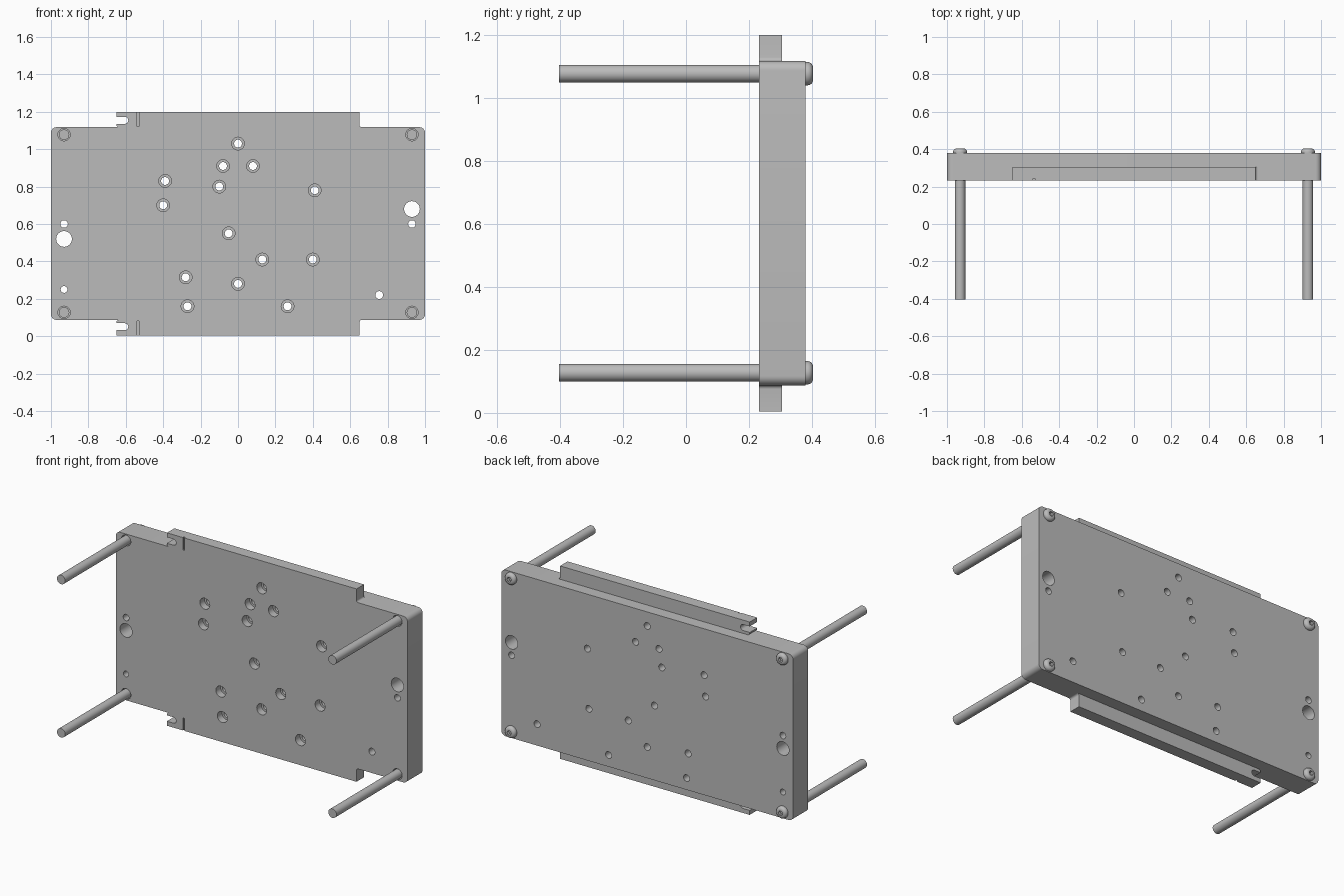
import bpy, bmesh
from math import sin, cos, pi, radians

if "Cube" in bpy.data.objects:
    bpy.data.objects.remove(bpy.data.objects["Cube"], do_unlink=True)

GREY = (0.5, 0.5, 0.5, 1)
metal = bpy.data.materials.new("plain grey")
metal.use_nodes = True
metal.diffuse_color = GREY
metal.node_tree.nodes["Principled BSDF"].inputs["Base Color"].default_value = GREY

FRONT, BACK, TAB_BACK = 0.232, 0.38, 0.305
MID, HALF_H, TAB_H = 0.6025, 0.515, 0.5975


def finish(name, bm):
    bmesh.ops.recalc_face_normals(bm, faces=bm.faces)
    mesh = bpy.data.meshes.new(name)
    bm.to_mesh(mesh)
    bm.free()
    mesh.materials.append(metal)
    ob = bpy.data.objects.new(name, mesh)
    bpy.context.collection.objects.link(ob)
    return ob


def arc(cx, cz, r, a0, a1, n=8):
    return [(cx + r * cos(radians(a0 + (a1 - a0) * i / n)),
             cz + r * sin(radians(a0 + (a1 - a0) * i / n))) for i in range(n + 1)]


def extrude(name, outline, y0, y1):
    bm = bmesh.new()
    face = bm.faces.new([bm.verts.new((x, y0, z)) for x, z in outline])
    new = bmesh.ops.extrude_face_region(bm, geom=[face], use_keep_orig=True)["geom"]
    for v in new:
        if isinstance(v, bmesh.types.BMVert):
            v.co.y = y1
    return finish(name, bm)


def turn(bm, x, z, profile, n=32):
    """Closed solid turned about the y axis; profile is (radius, y)."""
    rings = [[bm.verts.new((x + r * cos(2 * pi * i / n), y, z + r * sin(2 * pi * i / n)))
              for i in range(n)] for r, y in profile]
    bm.faces.new(rings[0])
    bm.faces.new(rings[-1])
    for a, b in zip(rings, rings[1:]):
        for i in range(n):
            j = (i + 1) % n
            bm.faces.new((a[i], a[j], b[j], b[i]))


def activate(ob):
    bpy.ops.object.select_all(action='DESELECT')
    ob.select_set(True)
    bpy.context.view_layer.objects.active = ob


def cut(ob, cutter):
    mod = ob.modifiers.new("cut", 'BOOLEAN')
    mod.operation, mod.solver, mod.object = 'DIFFERENCE', 'EXACT', cutter
    activate(ob)
    bpy.ops.object.modifier_apply(modifier=mod.name)
    bpy.data.objects.remove(cutter, do_unlink=True)


def smooth(ob):
    activate(ob)
    bpy.ops.object.shade_smooth_by_angle(angle=radians(35))


# Main plate with rounded corners
R = 0.03
outline = []
for sx, sz, a in ((1, 1, 0), (-1, 1, 90), (-1, -1, 180), (1, -1, 270)):
    outline += arc(sx * (1 - R), MID + sz * (HALF_H - R), R, a, a + 90)
plate = extrude("plate", outline, FRONT, BACK)

# Drilled holes: counterbored, plain, and clearance for the bolts
counterbored = [(0, 1.03), (-.08, .91), (.08, .91), (-.39, .83), (-.10, .80),
                (-.40, .70), (.41, .78), (-.05, .55), (.13, .41), (.40, .41),
                (-.28, .315), (0, .28), (-.27, .16), (.265, .16)]
plain = [(-.93, .52, .042), (.93, .68, .042), (-.93, .60, .02), (.93, .60, .02),
         (-.93, .25, .018), (.755, .22, .021)]
bolts = [(sx * 0.93, MID + sz * 0.475) for sx in (-1, 1) for sz in (-1, 1)]

bm = bmesh.new()
for x, z in counterbored:
    turn(bm, x, z, [(.034, FRONT - .05), (.034, FRONT + .045),
                    (.021, FRONT + .045), (.021, BACK + .05)])
for x, z, r in plain + [(x, z, .033) for x, z in bolts]:
    turn(bm, x, z, [(r, FRONT - .05), (r, BACK + .05)])
cut(plate, finish("hole_cutter", bm))
smooth(plate)

# Upper and lower rails with an open slot and a thin front groove
rail = ([(-.64, HALF_H), (-.65, .523), (-.65, .533)]
        + arc(-.605, .5515, .0185, -90, 90)
        + [(-.65, .57), (-.65, TAB_H), (.65, TAB_H)]
        + arc(.662, HALF_H + .012, .012, 180, 270, 5))
for name, s in (("upper_rail", 1), ("lower_rail", -1)):
    ob = extrude(name, [(x, MID + s * dz) for x, dz in rail], FRONT, TAB_BACK)
    groove = [(-.541, .52), (-.528, .52), (-.528, .62), (-.541, .62)]
    cut(ob, extrude("groove_cutter", [(x, MID + s * dz) for x, dz in groove],
                    FRONT - .05, FRONT + .01))
    smooth(ob)

# Long bolts with domed heads and hexagonal sockets
dome = [(.018 + .019 * cos(a * pi / 12), BACK + .006 + .018 * sin(a * pi / 12))
        for a in range(7)]
for i, (x, z) in enumerate(bolts):
    bm = bmesh.new()
    turn(bm, x, z, [(.028, -.404), (.028, BACK), (.037, BACK)] + dome)
    bolt = finish(f"bolt_{i + 1}", bm)
    bm = bmesh.new()
    turn(bm, x, z, [(.015, BACK + .006), (.015, BACK + .06)], 6)
    cut(bolt, finish("socket_cutter", bm))
    smooth(bolt)
